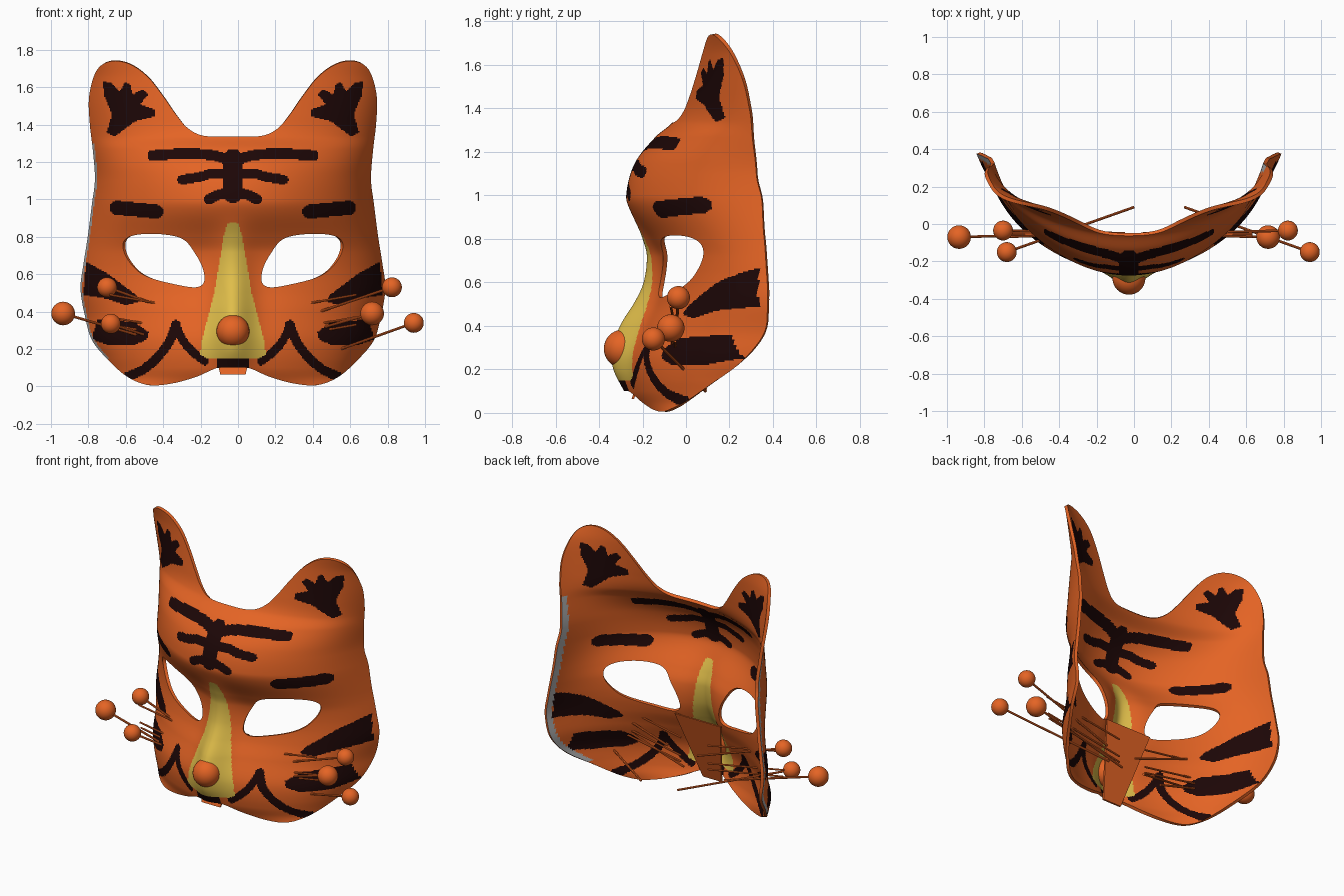
import bpy, bmesh, math
from mathutils import Vector

if "Cube" in bpy.data.objects:
    bpy.data.objects.remove(bpy.data.objects["Cube"])

CX = -0.027      # centre line of the mask
STEP = 0.0065    # grid size of the shell
THICK = 0.02


def material(name, rgb):
    m = bpy.data.materials.new(name)
    m.diffuse_color = (*rgb, 1)
    m.use_nodes = True
    m.node_tree.nodes["Principled BSDF"].inputs["Base Color"].default_value = m.diffuse_color
    return m


ORANGE = material("orange", (0.78, 0.127, 0.018))
BLACK = material("dark brown", (0.012, 0.002, 0.002))
YELLOW = material("yellow", (0.74, 0.51, 0.068))
GREY = material("grey", (0.42, 0.42, 0.42))


def curve(pts, closed=False, n=6):
    """Smooth curve through 2D points"""
    out, m = [], len(pts)
    get = (lambda i: pts[i % m]) if closed else (lambda i: pts[max(0, min(m - 1, i))])
    for i in range(m if closed else m - 1):
        p = [Vector(get(i + k)) for k in (-1, 0, 1, 2)]
        for s in range(n):
            t = s / n
            out.append(0.5 * (2 * p[1] + (p[2] - p[0]) * t + (2 * p[0] - 5 * p[1] + 4 * p[2] - p[3]) * t * t
                              + (3 * p[1] - p[0] - 3 * p[2] + p[3]) * t ** 3))
    if not closed:
        out.append(Vector(pts[-1]))
    return out


def table(pts):
    """Smooth function z -> value"""
    def slope(i):
        a, b = pts[max(0, i - 1)], pts[min(len(pts) - 1, i + 1)]
        return (b[1] - a[1]) / (b[0] - a[0])

    def f(z):
        z = max(pts[0][0], min(pts[-1][0], z))
        i = 0
        while i < len(pts) - 2 and z > pts[i + 1][0]:
            i += 1
        (z0, v0), (z1, v1) = pts[i], pts[i + 1]
        h = z1 - z0
        t = (z - z0) / h
        return ((2 * t**3 - 3 * t * t + 1) * v0 + (t**3 - 2 * t * t + t) * h * slope(i)
                + (3 * t * t - 2 * t**3) * v1 + (t**3 - t * t) * h * slope(i + 1))
    return f


def inside(poly, x, z):
    r = False
    for i in range(len(poly)):
        (ax, az), (bx, bz) = poly[i - 1], poly[i]
        if (az > z) != (bz > z) and x < (bx - ax) * (z - az) / (bz - az) + ax:
            r = not r
    return r


def nearest(line, x, z):
    p, best = Vector((x, z)), None
    for a, b in zip(line, line[1:]):
        d = b - a
        t = max(0, min(1, (p - a).dot(d) / max(d.length_squared, 1e-12)))
        q = a + d * t
        if best is None or (q - p).length < best[0]:
            best = ((q - p).length, q)
    return best


# half outline (distance from centre, height) and eye hole
outline = curve([(0, 1.335), (.155, 1.34), (.24, 1.38), (.305, 1.455), (.375, 1.555), (.455, 1.655), (.545, 1.72),
                 (.63, 1.74), (.70, 1.72), (.743, 1.66), (.77, 1.54), (.765, 1.4), (.75, 1.27), (.738, 1.11),
                 (.754, .975), (.775, .81), (.80, .65), (.815, .52), (.79, .37), (.755, .25), (.68, .155),
                 (.57, .055), (.455, .008), (.33, .015), (.2, .05), (.118, .086), (.075, .1), (0, .1)])
eye = curve([(.16, .627), (.2, .707), (.267, .787), (.385, .814), (.52, .81), (.583, .776), (.578, .707),
             (.52, .627), (.44, .58), (.305, .545), (.2, .53), (.155, .557)], True)
eye_line = eye + [eye[0]]

# depth of the face: centre profile, side edge profile, half width, nose ridge
centre_y = table([(0, -.2), (.1, -.25), (.25, -.26), (.4, -.2), (.5, -.15), (.6, -.125), (.72, -.13), (.8, -.17),
                  (.93, -.255), (1.0, -.275), (1.15, -.235), (1.27, -.14), (1.34, -.06), (1.45, -.02), (1.75, .04)])
side_y = table([(0, .05), (.055, .12), (.155, .18), (.25, .27), (.37, .36), (.5, .375), (.65, .37), (.9, .35),
                (1.2, .315), (1.5, .265), (1.65, .23), (1.75, .18)])
half_w = table([(0, .62), (.05, .64), (.15, .69), (.25, .755), (.37, .79), (.52, .815), (.65, .8), (.81, .775),
                (1.1, .74), (1.27, .75), (1.54, .77), (1.75, .77)])
ridge = table([(0, .02), (.1, .035), (.2, .07), (.33, .1), (.45, .1), (.6, .07), (.72, .05), (.9, .005), (1.0, 0),
               (1.75, 0)])


def depth(a, z):
    c, t = centre_y(z), a / half_w(z)
    return c + (side_y(z) - c) * (.75 * t * t + .25 * t ** 10) - ridge(z) * math.exp(-(a / .1) ** 2)


# painted markings: filled shapes and strokes (points, radius)
nose_patch = [(0, .88), (.03, .87), (.05, .8), (.1, .5), (.165, .25), (.175, .17), (.14, .15), (0, .15)]
shapes = [
    [(.695, 1.63), (.658, 1.626), (.604, 1.578), (.578, 1.626), (.55, 1.615), (.535, 1.56), (.48, 1.59),
     (.455, 1.56), (.497, 1.508), (.417, 1.48), (.417, 1.444), (.524, 1.417), (.63, 1.337), (.674, 1.358),
     (.647, 1.455), (.69, 1.56)],
    [(.495, .455), (.52, .49), (.6, .55), (.68, .61), (.785, .665), (.8, .49), (.68, .47), (.57, .435)],
    [(.45, .29), (.53, .345), (.62, .35), (.725, .36), (.755, .25), (.66, .22), (.53, .22), (.46, .25)],
    [(-.01, .1), (.085, .1), (.085, .15), (-.01, .15)]]
strokes = [([(0, 1.2), (.1, 1.235), (.25, 1.245), (.43, 1.235)], .028),
           ([(0, 1.13), (.1, 1.14), (.18, 1.12), (.27, 1.105)], .026),
           ([(0, 1.03), (.06, 1.03), (.13, 1.0)], .027),
           ([(0, 1.03), (0, 1.22)], .05),
           ([(.41, .935), (.62, .955)], .038),
           ([(.305, .33), (.27, .25), (.21, .18), (.15, .135)], .022),
           ([(.305, .33), (.34, .24), (.4, .16), (.48, .09), (.56, .055)], .025)]
strokes = [(curve(p, n=3), r) for p, r in strokes]


def paint(a, z):
    if inside(nose_patch, a, z):
        return 2
    if any(inside(s, a, z) for s in shapes) or any(nearest(p, a, z)[0] < r for p, r in strokes):
        return 1
    return 0


def finish(ob, mats, angle=40):
    for m in mats:
        ob.data.materials.append(m)
    bpy.ops.object.select_all(action='DESELECT')
    ob.select_set(True)
    bpy.context.view_layer.objects.active = ob
    bpy.ops.object.shade_smooth_by_angle(angle=math.radians(angle))


def bm_object(name, bm, mats):
    me = bpy.data.meshes.new(name)
    bm.to_mesh(me)
    bm.free()
    ob = bpy.data.objects.new(name, me)
    bpy.context.collection.objects.link(ob)
    finish(ob, mats)


# mask shell: front sheet on a grid, both halves from one set of cells
bm = bmesh.new()
verts, grid = {}, {}
for i in range(int(.83 / STEP)):
    for j in range(int(1.76 / STEP)):
        a, z = (i + .5) * STEP, (j + .5) * STEP
        if inside(outline, a, z) and not inside(eye, a, z):
            colour = paint(a, z)
            for s in (1, -1):
                ks = [(s * (i + u), j + v) for u, v in ((0, 0), (1, 0), (1, 1), (0, 1))][::s]
                for k in ks:
                    if k not in verts:
                        verts[k] = bm.verts.new((k[0] * STEP, 0, k[1] * STEP))
                        grid[verts[k]] = k
                bm.faces.new([verts[k] for k in ks]).material_index = colour

# pull border points onto the outline, then bend into depth
for v in bm.verts:
    a, z = abs(v.co.x), v.co.z
    if v.is_boundary:
        q = min(nearest(outline, a, z), nearest(eye_line, a, z), key=lambda r: r[0])[1]
        a, z = (q.x if grid[v][0] else 0), q.y
    v.co = (CX + math.copysign(a, v.co.x), depth(a, z), z)
bm.normal_update()


def at_side(f, margin):
    c = f.calc_center_median()
    a = abs(c.x - CX)
    return .15 < c.z < 1.3 and a > half_w(c.z) - .06 and nearest(outline, a, c.z)[0] < margin


# back sheet and rim; the narrow border strips that face left are grey
front = list(bm.faces)
border = [(e.link_loops[0].vert, e.link_loops[0].link_loop_next.vert) for e in bm.edges if e.is_boundary]
back = {v: bm.verts.new(v.co - v.normal * THICK) for v in list(bm.verts)}
for f in front:
    nf = bm.faces.new([back[v] for v in reversed(f.verts)])
    right = f.verts[0].co.x > CX
    nf.material_index = 3 if right and at_side(f, .016) else f.material_index
    if not right and at_side(f, .011):
        f.material_index = 3
for p, q in border:
    bm.faces.new((q, p, back[p], back[q]))
bm_object("mask_shell", bm, [ORANGE, BLACK, YELLOW, GREY])


def ball(name, loc, r):
    bpy.ops.mesh.primitive_uv_sphere_add(segments=32, ring_count=20, radius=r, location=loc)
    bpy.context.object.name = name
    finish(bpy.context.object, [ORANGE])


def rod(name, p, q, r=.007):
    p, q = Vector(p), Vector(q)
    bpy.ops.mesh.primitive_cylinder_add(vertices=8, radius=r, depth=(q - p).length, location=(p + q) / 2)
    ob = bpy.context.object
    ob.name = name
    ob.rotation_euler = (q - p).to_track_quat('Z', 'Y').to_euler()
    finish(ob, [ORANGE])


# nose
ball("nose", (CX, -.29, .295), .088)

# whiskers with round ends: ball centre, radius, inner end
for side, sets in (("left", [((-.935, -.07, .39), .063, (-.25, -.05, .19)),
                             ((-.70, -.035, .53), .053, (-.05, -.05, .3)),
                             ((-.68, -.15, .335), .053, (0, .09, .11))]),
                   ("right", [((.717, -.07, .39), .063, (.05, -.05, .2)),
                              ((.823, -.035, .53), .053, (.17, -.05, .31)),
                              ((.94, -.15, .34), .053, (.27, .09, .1))])):
    for n, (c, r, end) in enumerate(sets):
        ball(f"whisker_ball_{side}_{n}", c, r)
        rod(f"whisker_{side}_{n}", c, end)
    s = -1 if side == "left" else 1
    for n, z in enumerate((.29, .33, .45)):
        rod(f"inner_whisker_{side}_{n}", (CX + s * .66, -.05 - .01 * n, z + .04), (CX + s * .1, -.05, z - .06), .006)

# tapered support plate behind the nose
bm = bmesh.new()
ring = [[bm.verts.new((CX + x, y + dy, z)) for x, y, z in
         ((-.068, -.25, .065), (.068, -.25, .065), (.17, -.095, .52), (-.17, -.095, .52))] for dy in (0, .012)]
bm.faces.new(ring[0])
bm.faces.new(ring[1][::-1])
for k in range(4):
    bm.faces.new((ring[0][k - 1], ring[1][k - 1], ring[1][k], ring[0][k]))
bmesh.ops.recalc_face_normals(bm, faces=bm.faces)
bm_object("nose_support", bm, [ORANGE])
